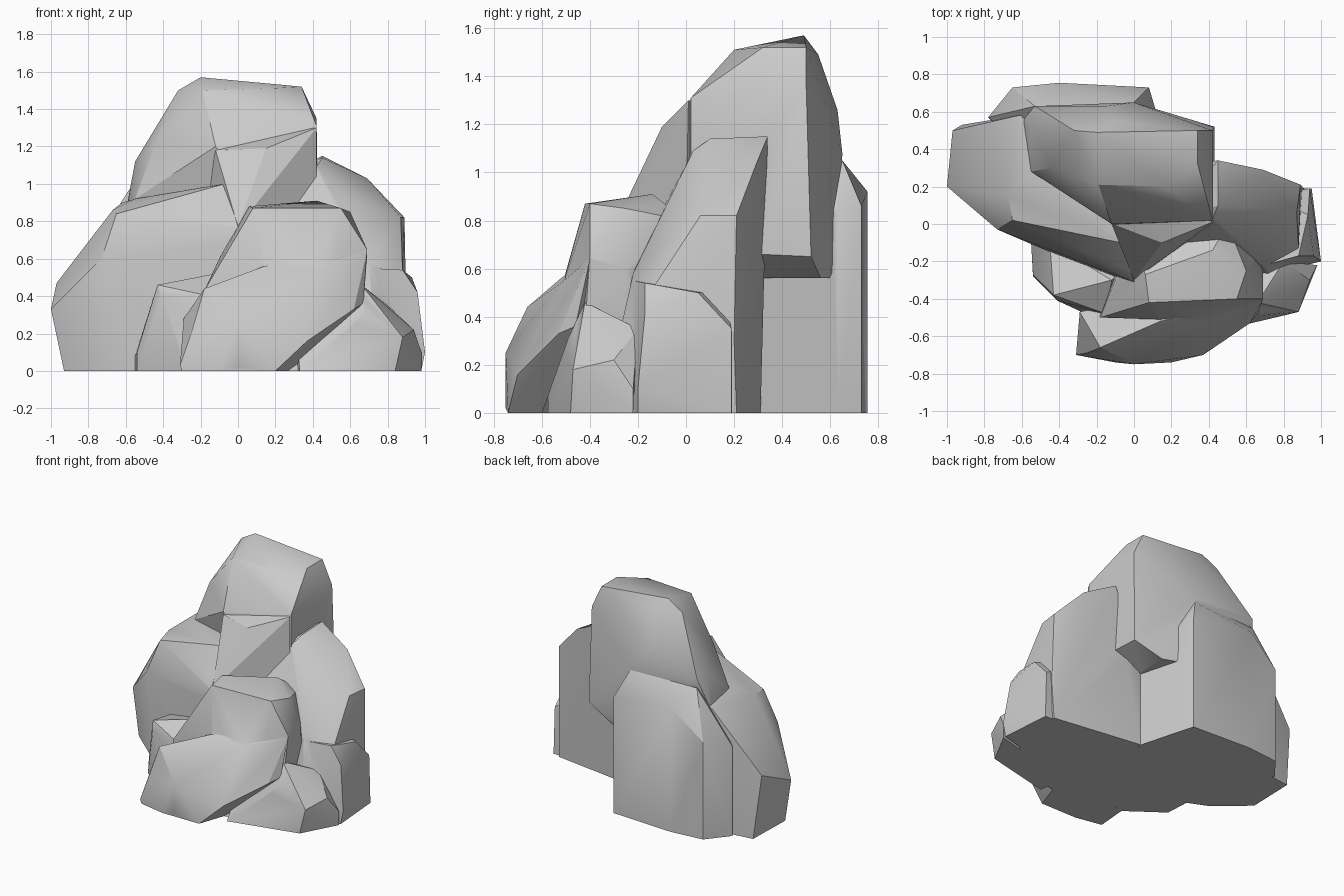
import bpy, bmesh


def chunk(name, points):
    """Faceted boulder: convex hull around a few corner points."""
    bm = bmesh.new()
    for p in points:
        bm.verts.new(p)
    res = bmesh.ops.convex_hull(bm, input=bm.verts[:])
    junk = {g for g in res["geom_interior"] + res["geom_unused"]
            if isinstance(g, bmesh.types.BMVert)}
    bmesh.ops.delete(bm, geom=list(junk), context='VERTS')
    bmesh.ops.recalc_face_normals(bm, faces=bm.faces[:])
    me = bpy.data.meshes.new(name)
    bm.to_mesh(me)
    bm.free()
    ob = bpy.data.objects.new(name, me)
    bpy.context.collection.objects.link(ob)
    return ob


# Tall peak, overhanging at the back right
peak = chunk("rock", [
    (-.2, .49, 1.57), (.34, .5, 1.52), (.34, .32, 1.52), (.17, .2, 1.51),
    (-.19, .21, 1.5), (-.32, .5, 1.5), (.42, .02, 1.31), (.42, .5, 1.35),
    (.43, .52, .65), (.43, .3, .66), (.22, .56, .56), (-.1, .55, 1.49),
    (-.15, .63, 1.26), (.2, .3, .56), (-.53, .63, 1.12), (0, .65, 1.08),
    (0, .64, .56), (-.55, .53, 1.12), (-.6, .55, .85), (-.55, .28, .92),
    (-.44, .3, 1.22), (-.12, 0, 1.2), (-.35, .2, .9), (.2, -.05, .8),
    (.42, .02, .8)])

# Buttress under the peak, running down to a point at the front
buttress = chunk("front_buttress", [
    (.15, -.1, 1.19), (.42, .01, 1.3), (.08, -.17, .98), (0, -.3, .77),
    (-.07, -.11, 1.02), (-.12, 0, 1.18), (.42, .0, .8), (.1, .25, 1.3),
    (.1, -.1, .6), (-.2, .2, .8)])

# Left shoulder with a ledge
left = chunk("left_shoulder", [
    (-1, .2, .33), (-.97, .5, .47), (-.92, .53, 0), (-.93, .17, 0),
    (-.82, .3, .65), (-.67, .15, .86), (-.65, .02, .84), (-.73, -.03, .6),
    (-.55, .27, .92), (-.07, -.1, 1.0), (0, -.31, .77), (-.7, -.03, 0),
    (-.1, -.3, 0), (-.62, .58, .9), (-.4, .6, .95), (-.4, .6, 0),
    (.2, .3, 0), (.2, .3, .6)])

# Flat slab on the back
back = chunk("back_slab", [
    (.08, .73, 0), (.08, .73, .86), (-.4, .755, 0), (-.4, .755, .92),
    (-.65, .73, 0), (-.65, .73, .72), (-.78, .57, 0), (-.78, .57, .66),
    (0, .65, 1.05), (-.53, .63, 1.05), (.11, .63, 0), (.11, .63, .85),
    (.2, .3, 0), (.2, .3, .6), (-.5, .3, 0), (-.4, .3, .9)])

# Right shoulder
right = chunk("right_shoulder", [
    (.45, .34, 1.15), (.45, .1, 1.14), (.42, .03, 1.09), (.69, .29, 1.03),
    (.89, .21, .82), (.87, .06, .82), (.55, -.03, .94), (.88, -.13, .53),
    (.9, .2, .3), (.89, .21, 0), (.85, -.18, 0), (.7, -.22, .58),
    (.75, -.35, 0), (.1, -.1, .85), (.1, -.1, 0), (.2, .31, 0),
    (.2, .31, .7), (.15, 0, 1.0)])

# Foot bulging below the right shoulder
foot = chunk("right_foot", [
    (.96, -.17, .42), (.88, -.17, .54), (.93, .05, .5), (.94, .19, .35),
    (.95, .19, 0), (.98, -.2, 0), (1, -.2, .1), (.7, -.22, .55),
    (.7, .15, .5), (.6, .2, 0), (.6, -.3, 0)])

# Middle front boulder
middle = chunk("middle_boulder", [
    (.06, -.27, .88), (.42, -.14, .91), (.6, -.25, .85), (.08, -.42, .87),
    (.55, -.4, .87), (.69, -.4, .65), (.67, -.42, .36), (.4, -.51, .54),
    (.14, -.51, .55), (-.18, -.5, .43), (-.1, -.3, .6), (-.1, -.46, .55),
    (-.2, -.48, 0), (.6, -.45, 0), (.6, 0, 0), (.5, 0, .8), (0, 0, .7),
    (.69, -.25, .6)])

# Low boulder left of the middle
low_left = chunk("low_left_boulder", [
    (-.43, -.38, .46), (-.12, -.3, .52), (-.41, -.41, .4), (-.54, -.28, 0),
    (-.54, -.27, .1), (-.55, -.1, .08), (-.55, -.1, 0), (-.45, -.1, .4),
    (-.15, -.48, .4), (-.28, -.47, 0), (0, -.4, 0), (0, -.2, .4)])

# Front boulder, undercut on its right
front = chunk("front_boulder", [
    (-.31, -.7, .03), (-.3, -.7, 0), (-.29, -.47, .28), (-.25, -.69, .2),
    (-.18, -.66, .44), (.14, -.52, .56), (.4, -.52, .54), (.69, -.4, .64),
    (.67, -.46, .36), (.37, -.7, .16), (.2, -.74, 0), (0, -.75, .02),
    (0, -.75, .25), (-.1, -.74, 0), (.62, -.53, .33), (-.28, -.46, 0),
    (.3, -.45, 0), (.5, -.3, .5)])

# Broken step at the front right
step = chunk("front_right_step", [
    (.66, -.42, .46), (.68, -.49, .31), (.88, -.47, .18), (.94, -.3, .22),
    (.84, -.48, 0), (.5, -.53, 0), (.62, -.51, .25), (.33, -.6, 0),
    (.98, -.22, .1), (.98, -.22, 0), (.3, -.4, 0), (.3, -.3, .4),
    (.8, -.2, .35)])

# Solid core closing the underside
core = chunk("core", [
    (-.8, .25, 0), (-.5, -.15, 0), (-.25, -.43, 0), (0, -.6, 0),
    (.5, -.5, 0), (.75, -.3, 0), (.85, .05, 0), (.2, .25, 0), (-.2, .4, 0),
    (-.5, 0, .4), (0, -.3, .4), (.5, -.3, .4), (.6, 0, .4), (.1, .2, .4),
    (-.5, .3, .4)])

# Fuse all chunks into one rock
bpy.context.view_layer.objects.active = peak
for part in (buttress, left, back, right, foot, middle, low_left, front,
             step, core):
    mod = peak.modifiers.new("fuse_" + part.name, 'BOOLEAN')
    mod.operation = 'UNION'
    mod.solver = 'EXACT'
    mod.object = part
    bpy.ops.object.modifier_apply(modifier=mod.name)
    bpy.data.objects.remove(part, do_unlink=True)

# Soft facets with crisp ridges
peak.select_set(True)
bpy.ops.object.shade_smooth_by_angle(angle=0.5)
